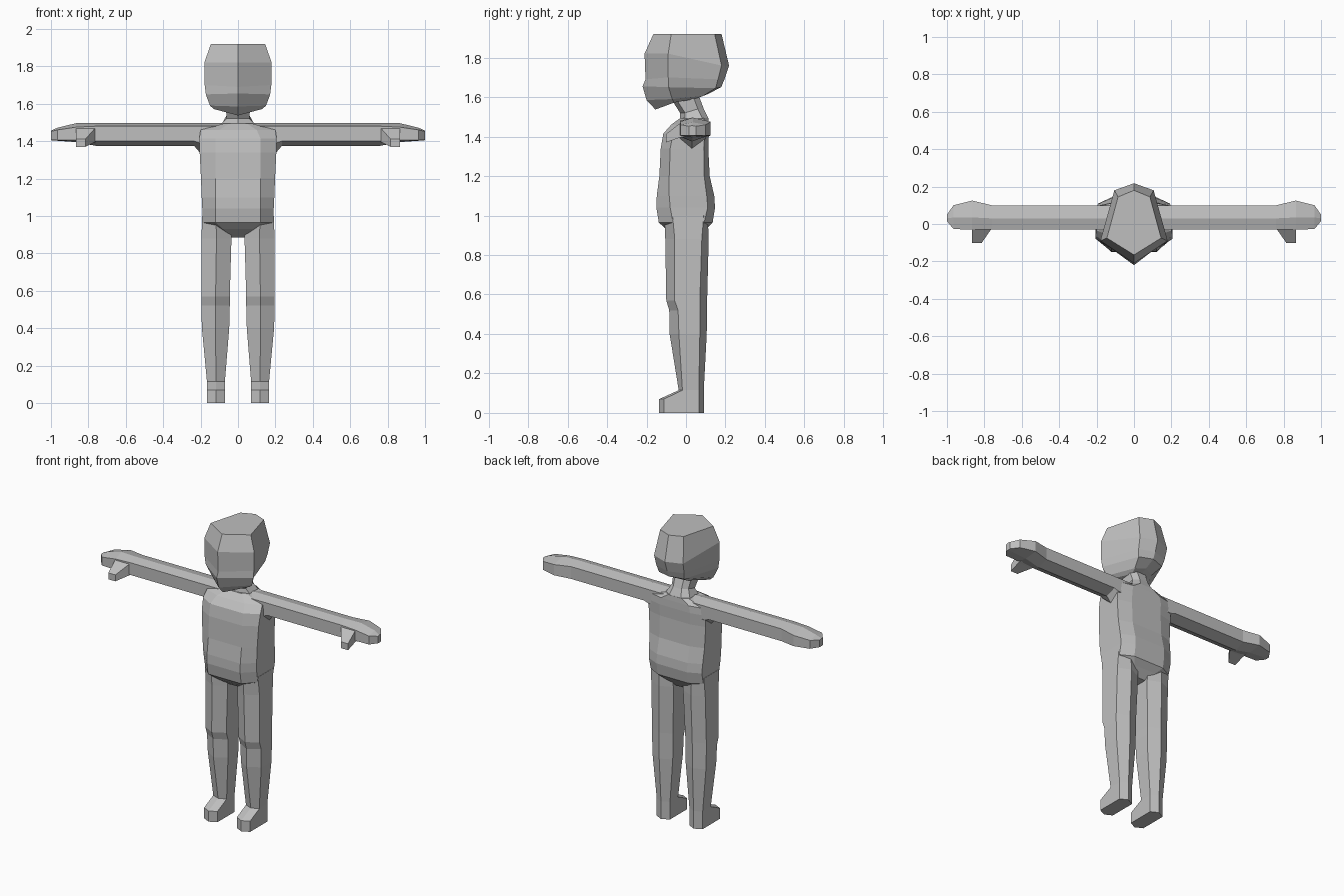
import bpy
import bmesh

skin = bpy.data.materials.new("plain grey")
skin.diffuse_color = (0.52, 0.52, 0.52, 1)


def loft(name, rings, mirror=False):
    """Skin a list of equal-length point rings and cap both ends."""
    bm = bmesh.new()
    loops = [[bm.verts.new(p) for p in ring] for ring in rings]
    n = len(loops[0])
    for a, b in zip(loops, loops[1:]):
        for i in range(n):
            j = (i + 1) % n
            bm.faces.new((a[i], a[j], b[j], b[i]))
    bm.faces.new(loops[0])
    bm.faces.new(loops[-1])
    bmesh.ops.recalc_face_normals(bm, faces=bm.faces)
    mesh = bpy.data.meshes.new(name)
    bm.to_mesh(mesh)
    bm.free()
    mesh.materials.append(skin)
    obj = bpy.data.objects.new(name, mesh)
    bpy.context.collection.objects.link(obj)
    if mirror:
        obj.modifiers.new("mirror", 'MIRROR')
    return obj


def ring(half, cx=0):
    """Close a half outline (front to back) by reflecting it about x = cx."""
    right = [(cx + x, y, z) for x, y, z in half]
    left = [(cx - x, y, z) for x, y, z in reversed(half) if x > 0]
    return right + left


# Head: front ridge, cheek, rear corner, rear ridge at each level
loft("head", [ring(h) for h in (
    [(0, -.165, 1.92), (.145, -.075, 1.92), (.085, .145, 1.92), (0, .18, 1.92)],
    [(0, -.21, 1.82), (.18, -.09, 1.82), (.105, .18, 1.76), (0, .218, 1.76)],
    [(0, -.205, 1.69), (.178, -.09, 1.70), (.10, .162, 1.69), (0, .195, 1.69)],
    [(0, -.22, 1.655), (.172, -.088, 1.65), (.09, .15, 1.645), (0, .178, 1.65)],
    [(0, -.20, 1.585), (.15, -.07, 1.59), (.065, .085, 1.605), (0, .11, 1.615)],
    [(0, -.155, 1.537), (.13, -.06, 1.572), (.05, .04, 1.59), (0, .06, 1.60)],
)])

# Neck leaning forward
loft("neck", [ring([(0, f, zf), (w, f + .025, zf), (w, b - .03, zb), (w * .5, b, zb)])
              for f, b, zf, zb, w in (
    (-.065, .06, 1.575, 1.62, .065),
    (-.03, .09, 1.52, 1.54, .06),
    (-.03, .112, 1.495, 1.495, .085),
    (-.03, .112, 1.45, 1.45, .10))])

# Torso: z, front x, front y, side x, side front y, side back y, back x, back y
loft("torso", [ring([(fx, fy, z), (sx, sf, z), (sx, sb, z), (bx, by, z)])
               for z, fx, fy, sx, sf, sb, bx, by in (
    (1.493, .05, -.03, .08, -.02, .09, .05, .113),
    (1.46, .10, -.075, .20, -.035, .095, .10, .115),
    (1.415, .12, -.115, .207, -.065, .095, .11, .116),
    (1.34, .12, -.128, .205, -.08, .09, .11, .113),
    (1.20, .12, -.135, .198, -.085, .092, .11, .12),
    (1.10, .12, -.148, .194, -.085, .105, .11, .143),
    (1.04, .12, -.15, .191, -.08, .11, .11, .147),
    (.965, .12, -.138, .19, -.066, .092, .11, .135),
    (.93, .08, -.10, .12, -.055, .08, .08, .10),
    (.885, .03, -.04, .045, -.02, .04, .03, .06))])

# Legs and feet: z, centre x, half width, front y, side front y, side back y, back y
loft("legs", [ring([(0, f, z), (w, sf, z), (w, sb, z), (0, b, z)], c)
              for z, c, w, f, sf, sb, b in (
    (1.00, .118, .074, -.11, -.068, .09, .11),
    (.88, .115, .08, -.105, -.057, .08, .115),
    (.57, .12, .076, -.10, -.058, .07, .107),
    (.52, .12, .076, -.085, -.04, .07, .106),
    (.40, .12, .073, -.083, -.036, .07, .105),
    (.115, .118, .048, -.037, -.018, .065, .09),
    (.07, .118, .048, -.136, -.112, .065, .09),
    (0, .118, .048, -.136, -.112, .065, .09))], True)

# Arms and hands: x, front y, ridge y, back y, top, upper, lower, bottom z
loft("arms", [[(x, f, u), (x, m, t), (x, b, u), (x, b, l), (x, m, o), (x, f, l)]
              for x, f, m, b, t, u, l, o in (
    (.05, -.03, .03, .10, 1.496, 1.48, 1.39, 1.34),
    (.205, -.03, .03, .10, 1.496, 1.48, 1.39, 1.34),
    (.235, -.03, .03, .10, 1.496, 1.48, 1.40, 1.375),
    (.76, -.03, .03, .10, 1.496, 1.48, 1.40, 1.375),
    (.865, -.03, .035, .125, 1.496, 1.475, 1.405, 1.395),
    (.965, -.027, .035, .10, 1.472, 1.46, 1.405, 1.402),
    (1.0, .015, .03, .05, 1.456, 1.452, 1.406, 1.405))], True)

# Thumbs pointing forward
loft("thumbs", [[(x0, y, z0), (x1, y, z0), (x1, y, z1), (x0, y, z1)]
                for y, x0, x1, z0, z1 in (
    (-.01, .755, .87, 1.40, 1.475),
    (-.03, .765, .867, 1.395, 1.468),
    (-.102, .815, .866, 1.37, 1.412))], True)
